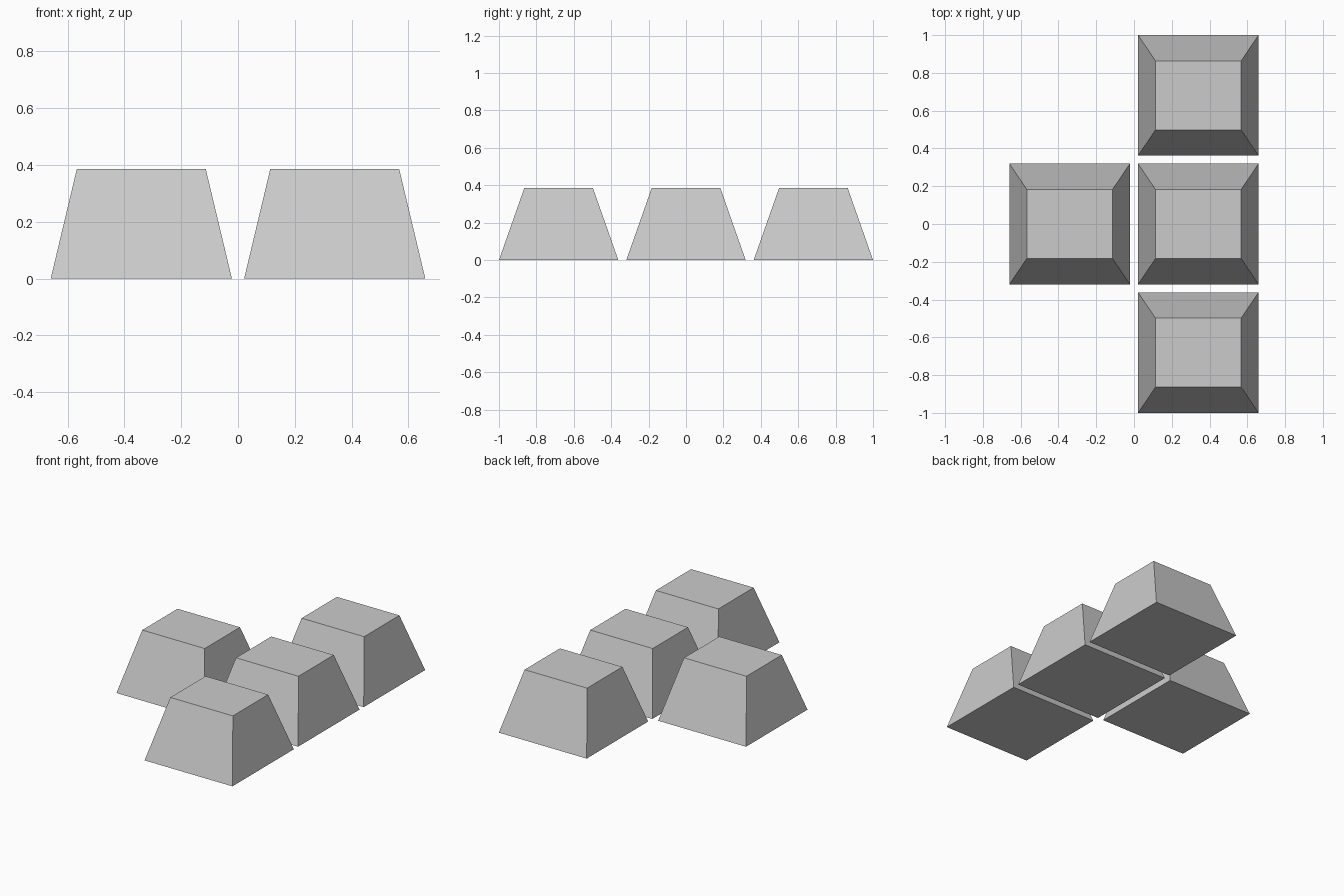
import bpy, bmesh

if "Cube" in bpy.data.objects:
    bpy.data.objects.remove(bpy.data.objects["Cube"])

PITCH = 0.681      # spacing between keys
BASE = 0.319       # half width of the square base
TOP_X, TOP_Y = 0.227, 0.183   # half size of the flat top
HEIGHT = 0.386


def keycap(name, x, y):
    """Tapered solid key: a cube with its upper face narrowed."""
    bm = bmesh.new()
    bmesh.ops.create_cube(bm, size=2)
    for v in bm.verts:
        top = v.co.z > 0
        v.co.x *= TOP_X if top else BASE
        v.co.y *= TOP_Y if top else BASE
        v.co.z = HEIGHT if top else 0
    mesh = bpy.data.meshes.new(name)
    bm.to_mesh(mesh)
    bm.free()
    obj = bpy.data.objects.new(name, mesh)
    obj.location = (x, y, 0)
    bpy.context.collection.objects.link(obj)


# Column of three keys on the right, one key beside the middle
for label, row in (("front", -1), ("middle", 0), ("back", 1)):
    keycap(f"{label}_key", PITCH / 2, row * PITCH)
keycap("side_key", -PITCH / 2, 0)
